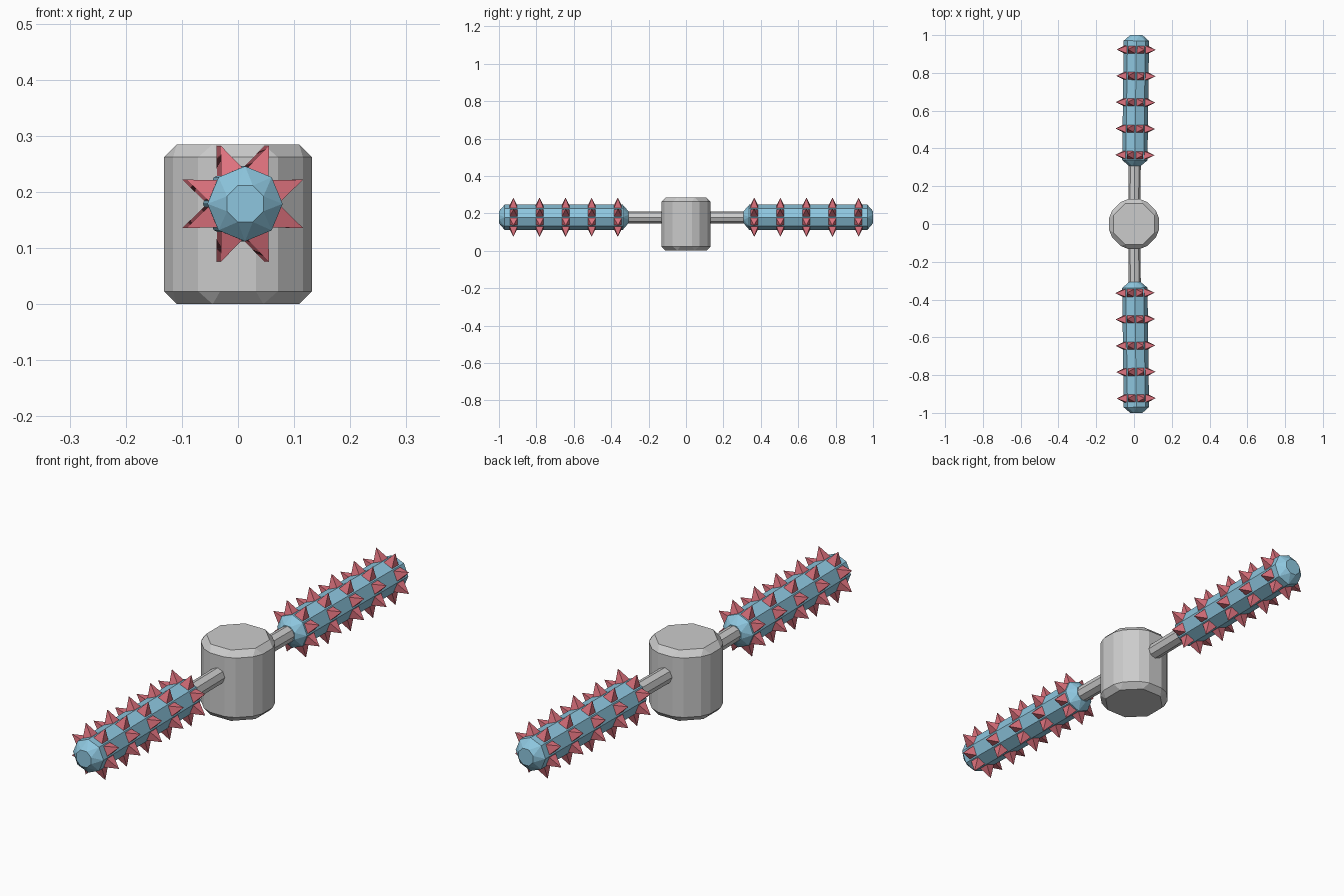
import bpy, bmesh
from math import sin, cos, pi, atan
from mathutils import Matrix, Vector

if "Cube" in bpy.data.objects:
    bpy.data.objects.remove(bpy.data.objects["Cube"])

AXIS_Z = 0.179           # height of both arms
SWEEP = atan(0.013)      # slight sideways sweep of each arm


def material(name, rgb):
    m = bpy.data.materials.new(name)
    m.diffuse_color = (*rgb, 1)
    m.use_nodes = True
    m.node_tree.nodes["Principled BSDF"].inputs["Base Color"].default_value = m.diffuse_color
    return m


def finish(bm, name, mat=None):
    bmesh.ops.recalc_face_normals(bm, faces=bm.faces[:])
    me = bpy.data.meshes.new(name)
    bm.to_mesh(me)
    bm.free()
    ob = bpy.data.objects.new(name, me)
    bpy.context.collection.objects.link(ob)
    if mat:
        me.materials.append(mat)
    return ob


def ring(bm, y, r, phase=0.0, n=8):
    return [bm.verts.new((r * cos(2 * pi * i / n + phase), y,
                          r * sin(2 * pi * i / n + phase))) for i in range(n)]


def bridge(bm, a, b):
    for i in range(len(a)):
        j = (i + 1) % len(a)
        bm.faces.new((a[i], a[j], b[j], b[i]))


def zigzag(bm, outer, inner):
    # inner ring is turned half a step, giving triangular facets
    for i in range(len(outer)):
        j = (i + 1) % len(outer)
        bm.faces.new((outer[i], outer[j], inner[i]))
        bm.faces.new((outer[j], inner[j], inner[i]))


def place(bm, side):
    # arm is modelled along -y, swept, then mirrored for the back
    m = (Matrix.Translation((0, 0, AXIS_Z)) @ Matrix.Diagonal((1, side, 1, 1))
         @ Matrix.Rotation(SWEEP, 4, 'Z'))
    bm.transform(m)


blue = material("blue", (0.27, 0.57, 0.74))
red = material("red", (0.74, 0.17, 0.21))

# Hub: eight-sided drum with every edge chamfered
bm = bmesh.new()
bmesh.ops.create_cone(bm, cap_ends=True, segments=8, radius1=0.132 / cos(pi / 8),
                      radius2=0.132 / cos(pi / 8), depth=0.285,
                      matrix=Matrix.Translation((0, 0, 0.1425)) @ Matrix.Rotation(pi / 8, 4, 'Z'))
bmesh.ops.bevel(bm, geom=bm.edges[:], offset=0.023, segments=1,
                affect='EDGES', profile=0.5)
finish(bm, "hub")

for side, label in ((1, "front"), (-1, "back")):
    # Rod joining hub and roller
    bm = bmesh.new()
    a, b = ring(bm, -0.05, 0.032), ring(bm, -0.36, 0.032)
    bridge(bm, a, b)
    bm.faces.new(a)
    bm.faces.new(b)
    place(bm, side)
    finish(bm, label + "_rod")

    # Roller with faceted ends
    bm = bmesh.new()
    cap_r = 0.035
    c0, a = ring(bm, -0.308, cap_r, pi / 8), ring(bm, -0.338, 0.067)
    b, c1 = ring(bm, -0.97, 0.067), ring(bm, -1.0, cap_r, pi / 8)
    zigzag(bm, a, c0)
    bridge(bm, a, b)
    zigzag(bm, b, c1)
    bm.faces.new(c0)
    bm.faces.new(c1)
    place(bm, side)
    finish(bm, label + "_roller", blue)

    # Spikes: five rings of eight four-sided pyramids
    bm = bmesh.new()
    for k in range(5):
        y = -0.365 - 0.1395 * k
        for i in range(8):
            t = pi / 8 + i * pi / 4
            out = Vector((cos(t), 0, sin(t)))
            tan = Vector((-sin(t), 0, cos(t)))
            mid = Vector((0, y, 0))
            w = 0.022
            base = [bm.verts.new(mid + out * 0.057 + tan * (w * s) + Vector((0, w * d, 0)))
                    for s, d in ((-1, -1), (1, -1), (1, 1), (-1, 1))]
            tip = bm.verts.new(mid + out * 0.1125)
            bm.faces.new(base)
            for j in range(4):
                bm.faces.new((base[j], base[(j + 1) % 4], tip))
    place(bm, side)
    finish(bm, label + "_spikes", red)
